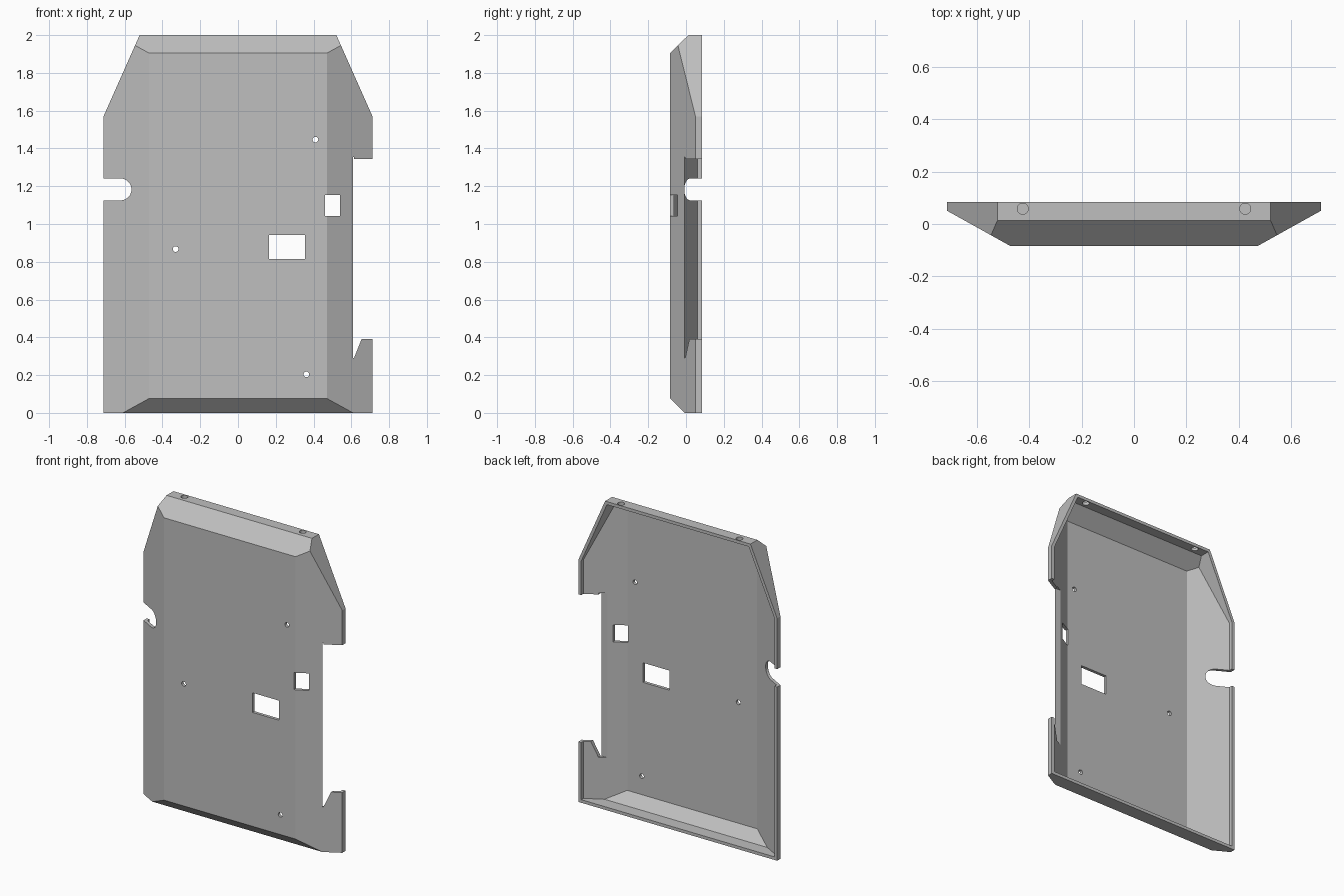
import bpy, bmesh, math
from mathutils import Vector, Matrix

if "Cube" in bpy.data.objects:
    bpy.data.objects.remove(bpy.data.objects["Cube"], do_unlink=True)

HALF_W, HALF_D, HEIGHT, WALL = 0.712, 0.084, 2.0, 0.02

grey = bpy.data.materials.new("plain grey")
grey.use_nodes = True
colour = (0.52, 0.52, 0.52, 1)
grey.diffuse_color = colour
grey.node_tree.nodes["Principled BSDF"].inputs["Base Color"].default_value = colour


def to_object(bm, name):
    bmesh.ops.recalc_face_normals(bm, faces=bm.faces)
    mesh = bpy.data.meshes.new(name)
    bm.to_mesh(mesh)
    bm.free()
    mesh.materials.append(grey)
    obj = bpy.data.objects.new(name, mesh)
    bpy.context.collection.objects.link(obj)
    return obj


def box_bm(low, high):
    low, high = Vector(low), Vector(high)
    bm = bmesh.new()
    bmesh.ops.create_cube(bm, size=1, matrix=Matrix.Translation((low + high) / 2)
                          @ Matrix.Diagonal((*(high - low), 1)))
    return bm


def box(low, high):
    return to_object(box_bm(low, high), "cutter")


def prism(points):
    """Extrude an x-z outline through the full depth."""
    bm = bmesh.new()
    face = bm.faces.new([bm.verts.new((x, -0.3, z)) for x, z in points])
    ext = bmesh.ops.extrude_face_region(bm, geom=[face])["geom"]
    bmesh.ops.translate(bm, vec=(0, 0.6, 0),
                        verts=[v for v in ext if isinstance(v, bmesh.types.BMVert)])
    return to_object(bm, "cutter")


def circle(x, z, r, start=0, turn=2 * math.pi, n=24):
    return [(x + r * math.cos(start + turn * i / n), z + r * math.sin(start + turn * i / n))
            for i in range(n)]


def bevelled_block(name, inset, back):
    """Block trimmed by the cover's outer planes, moved inward by inset."""
    planes = [((0, -HALF_D, 0), (0, -1, 0)),
              ((0, 0, 0), (0, 0, -1)),
              ((0, 0, HEIGHT), (0, 0, 1)),
              ((0, -0.007, 0), (0, -0.076, -0.077)),
              ((0, 0.013, HEIGHT), (0, -0.095, 0.097))]
    for s in (-1, 1):
        planes += [((s * HALF_W, 0, 0), (s, 0, 0)),
                   ((s * 0.471, -HALF_D, 0), (s * 0.134, -0.241, 0)),
                   ((s * 0.521, 0, HEIGHT), (s * 0.43, 0, 0.191))]
    bm = box_bm((-1, -1, -1), (1, back, 3))
    for point, normal in planes:
        n = Vector(normal).normalized()
        cut = bmesh.ops.bisect_plane(bm, geom=bm.verts[:] + bm.edges[:] + bm.faces[:],
                                     plane_co=Vector(point) - n * inset, plane_no=n,
                                     clear_outer=True)["geom_cut"]
        edges = [e for e in cut if isinstance(e, bmesh.types.BMEdge)]
        if edges:
            bmesh.ops.edgeloop_fill(bm, edges=edges)
    return to_object(bm, name)


def subtract(target, cutter):
    mod = target.modifiers.new("cut", "BOOLEAN")
    mod.operation, mod.solver, mod.object = "DIFFERENCE", "EXACT", cutter
    bpy.context.view_layer.objects.active = target
    bpy.ops.object.modifier_apply(modifier=mod.name)
    bpy.data.objects.remove(cutter, do_unlink=True)


# Hollow cover, open at the back
cover = bevelled_block("cover_panel", 0, HALF_D)
subtract(cover, bevelled_block("cutter", WALL, 0.3))

# Rectangular windows
subtract(cover, box((0.164, -0.3, 0.814), (0.354, 0.3, 0.941)))
subtract(cover, box((0.46, -0.3, 1.042), (0.54, 0.3, 1.153)))

# Screw holes in the front
for x, z in ((-0.33, 0.867), (0.41, 1.447), (0.362, 0.204)):
    subtract(cover, prism(circle(x, z, 0.015)))

# Round-ended slot in the right side
r = 0.058
slot = circle(-0.564 - r, 1.183, r, -math.pi / 2, math.pi, 16)
subtract(cover, prism(slot + [(-0.622, 1.183 + r), (-0.8, 1.183 + r), (-0.8, 1.183 - r)]))

# Large notch in the left side, with a slanted lower end and a flat inner edge
subtract(cover, prism([(0.614, 0.29), (0.654, 0.39), (0.8, 0.39),
                       (0.8, 1.345), (0.614, 1.345)]))
subtract(cover, box((0.54, -0.007, 0.29), (0.6145, 0.3, 1.355)))

# Pair of holes through the top edge
for x in (-0.424, 0.424):
    bm = bmesh.new()
    bmesh.ops.create_cone(bm, cap_ends=True, segments=24, radius1=0.021, radius2=0.021,
                          depth=0.1, matrix=Matrix.Translation((x, 0.058, HEIGHT)))
    subtract(cover, to_object(bm, "cutter"))
